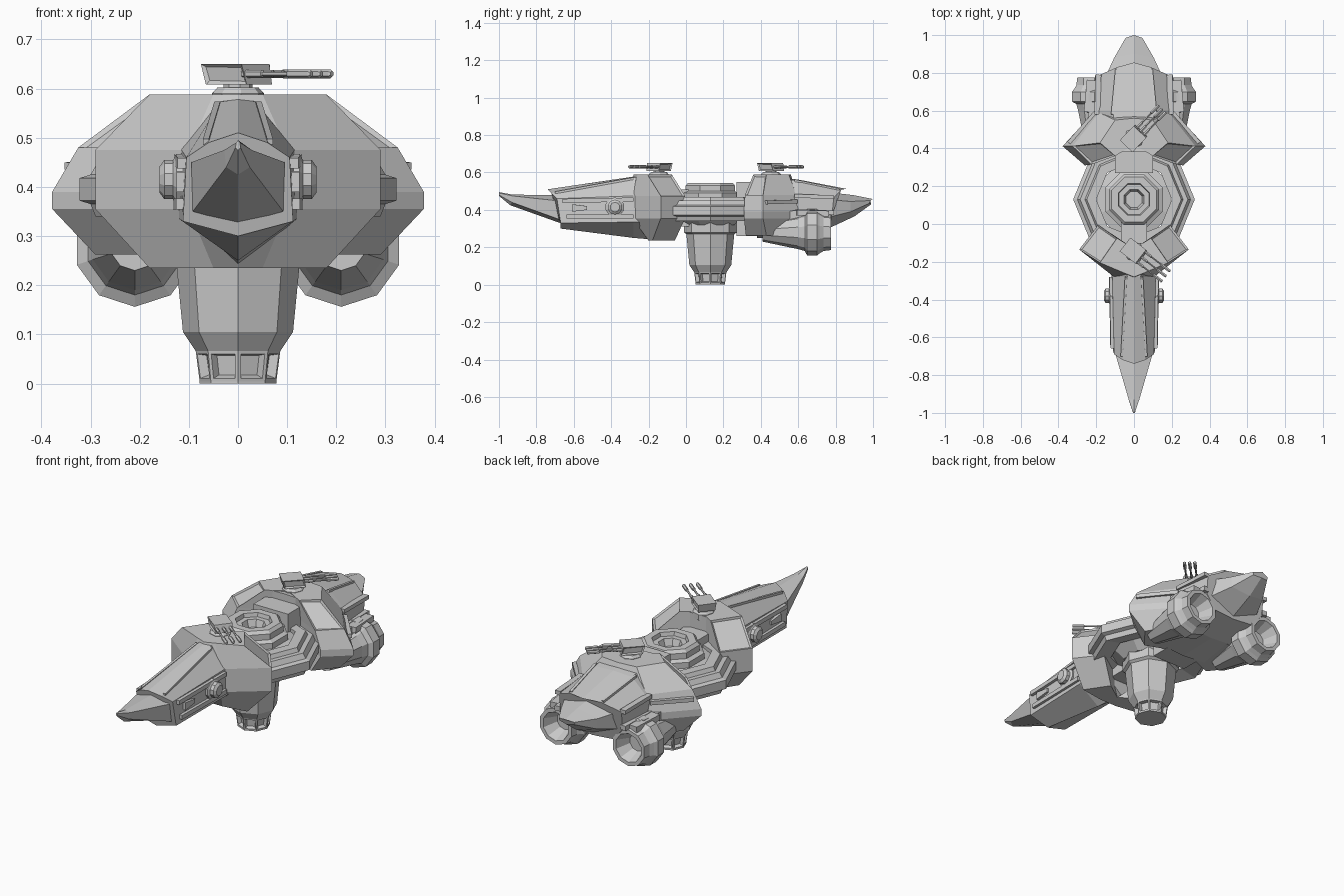
import bpy, bmesh, math
from mathutils import Vector, Matrix


def finish(bm, name):
    bmesh.ops.recalc_face_normals(bm, faces=bm.faces)
    me = bpy.data.meshes.new(name)
    bm.to_mesh(me)
    bm.free()
    ob = bpy.data.objects.new(name, me)
    bpy.context.collection.objects.link(ob)
    return ob


def loft(bm, rings, closed=False):
    """Skin a list of equal-length point rings; returns the faces band by band."""
    vs = [[bm.verts.new(p) for p in r] for r in rings]
    n, bands = len(vs[0]), []
    pairs = list(zip(vs, vs[1:])) + ([(vs[-1], vs[0])] if closed else [])
    for a, b in pairs:
        bands.append([bm.faces.new((a[i], a[(i + 1) % n], b[(i + 1) % n], b[i])) for i in range(n)])
    if not closed:
        bm.faces.new(vs[0])
        bm.faces.new(vs[-1])
    return bands


def inset(bm, faces, t, d):
    bmesh.ops.recalc_face_normals(bm, faces=bm.faces)
    bmesh.ops.inset_individual(bm, faces=faces, thickness=t, depth=d)


def lathe(bm, prof, n, mat=Matrix(), turn=0.0, closed=False):
    ang = [turn + i * 2 * math.pi / n for i in range(n)]
    return loft(bm, [[mat @ Vector((r * math.cos(a), r * math.sin(a), z)) for a in ang]
                     for r, z in prof], closed)


def beam(bm, p, q, w, h, taper=1.0):
    p, q = Vector(p), Vector(q)
    d = (q - p).normalized()
    s = d.cross(Vector((0, 0, 1))).normalized() * w / 2
    u = s.cross(d).normalized() * h / 2
    loft(bm, [[c + k * (a * s + b * u) for a, b in ((1, 1), (-1, 1), (-1, -1), (1, -1))]
              for c, k in ((p, 1), (q, taper))])


def hull(name, sections):
    """Loft mirrored half sections of (x, y, z), top centre to keel centre."""
    bm = bmesh.new()
    loft(bm, [s + [(-x, y, z) for x, y, z in s[-2:0:-1]] for s in sections])
    return finish(bm, name)


# Front hull and the spike that comes out of it
hull("front_hull", [
    [(0, -.74, .51), (.06, -.72, .49), (.105, -.69, .46), (.112, -.67, .33), (0, -.67, .30)],
    [(0, -.28, .578), (.035, -.28, .573), (.115, -.28, .475), (.12, -.28, .335), (0, -.28, .25)],
    [(0, -.1, .588), (.06, -.1, .585), (.12, -.1, .475), (.12, -.1, .34), (0, -.1, .235)]])
hull("nose_spike", [
    [(0, -1, .495), (.004, -1, .49), (.005, -1, .48), (0, -1, .475)],
    [(0, -.93, .482), (.028, -.93, .475), (.024, -.93, .44), (0, -.94, .425)],
    [(0, -.7, .478), (.095, -.7, .45), (.092, -.68, .35), (0, -.66, .325)]])

# Rear hull and its tail wedge
hull("rear_hull", [
    [(0, .38, .588), (.1, .38, .585), (.2, .38, .47), (.2, .38, .36), (.14, .38, .262), (0, .38, .25)],
    [(0, .60, .562), (.11, .60, .556), (.2, .60, .47), (.2, .60, .36), (.14, .60, .265), (0, .60, .255)],
    [(0, .855, .513), (.09, .83, .507), (.18, .79, .465), (.18, .78, .37), (.12, .77, .30), (0, .77, .29)]])
hull("tail_wedge", [
    [(0, .76, .495), (.16, .76, .455), (.155, .76, .36), (0, .76, .30)],
    [(0, .90, .478), (.105, .88, .445), (.10, .88, .39), (0, .90, .365)],
    [(0, 1.0, .458), (.045, .985, .45), (.045, .98, .435), (0, .99, .43)]])


# Shoulder arms: footprints stacked in z, one per side
def arms(name, levels, panel):
    bm = bmesh.new()
    for s in (1, -1):
        bands = loft(bm, [[(s * x, y, z) for x, y in pts] for z, pts in levels])
        inset(bm, [bands[-1][panel]], .012, -.008)
    return finish(bm, name)


front_base = [(0, -.13), (0, -.30), (.10, -.285), (.29, -.135), (.19, -.005)]
arms("front_arms", [
    (.235, [(0, -.13), (0, -.20), (.05, -.20), (.18, -.18), (.10, -.06)]),
    (.355, front_base), (.475, front_base),
    (.588, [(0, -.13), (0, -.28), (.05, -.26), (.18, -.205), (.09, -.075)])], 3)
rear_base = [(0, .6), (0, .42), (.26, .31), (.378, .412), (.205, .6)]
arms("rear_arms", [
    (.262, [(0, .6), (0, .40), (.20, .32), (.29, .43), (.19, .59)]),
    (.355, rear_base), (.39, rear_base),
    (.48, [(0, .6), (0, .42), (.225, .315), (.325, .412), (.185, .59)]),
    (.588, [(0, .56), (0, .42), (.10, .36), (.18, .43), (.10, .55)])], 2)

# Trim rails along the hulls and arms
bm = bmesh.new()
for s in (1, -1):
    beam(bm, (s * .113, -.66, .448), (s * .120, -.28, .455), .02, .022)
    beam(bm, (s * .116, -.64, .365), (s * .122, -.28, .365), .02, .022)
    beam(bm, (s * .115, -.61, .41), (s * .118, -.53, .41), .02, .04, .5)
    beam(bm, (s * .065, -.70, .492), (s * .042, -.28, .568), .012, .012)
    beam(bm, (s * .195, .58, .475), (s * .188, .79, .468), .03, .02)
    beam(bm, (s * .20, .58, .39), (s * .19, .79, .385), .03, .025)
    beam(bm, (s * .115, .58, .557), (s * .092, .82, .508), .014, .012)
    beam(bm, (s * .205, .59, .445), (s * .345, .43, .44), .02, .02)
finish(bm, "trim_rails")

# Octagonal ring joining the arms, and the hub inside
hub = Matrix.Translation((0, .13, 0))
bm = bmesh.new()
lathe(bm, [(.2, .36), (.29, .34), (.30, .365), (.322, .372), (.322, .418), (.30, .425),
           (.285, .45), (.26, .45), (.25, .47), (.2, .47)], 8, hub, closed=True)
finish(bm, "octagon_ring")
bm = bmesh.new()
lathe(bm, [(.14, .32), (.21, .38), (.21, .45), (.165, .46), (.165, .49), (.143, .5), (.143, .53),
           (.128, .545), (.09, .545), (.085, .525), (.058, .525), (.045, .49)], 8, hub, math.pi / 8)
finish(bm, "central_hub")
bm = bmesh.new()
beam(bm, (0, -.16, .41), (0, .02, .41), .14, .2)
beam(bm, (0, .27, .405), (0, .46, .405), .2, .29)
finish(bm, "hub_bridges")

# Lower tower with recessed windows round its foot
bm = bmesh.new()
bands = lathe(bm, [(.078, 0), (.078, .004), (.086, .066), (.09, .072), (.112, .105), (.128, .27),
                   (.142, .28), (.142, .335)], 8, hub)
inset(bm, bands[1], .009, 0)
inset(bm, bands[1], .007, -.018)
finish(bm, "lower_tower")

# Engines with pylons, and round side pods
bm = bmesh.new()
to_y = Matrix.Rotation(-math.pi / 2, 4, 'X')
for s in (1, -1):
    lathe(bm, [(.05, .41), (.09, .60), (.10, .635), (.124, .648), (.124, .70), (.112, .715),
               (.10, .735), (.095, .775), (.075, .775), (.045, .70)], 10,
          Matrix.Translation((s * .21, 0, .28)) @ to_y, math.pi / 2)
    beam(bm, (s * .19, .43, .34), (s * .18, .69, .35), .12, .1)
    beam(bm, (s * .225, .59, .385), (s * .21, .76, .38), .08, .03)
finish(bm, "engines")
bm = bmesh.new()
for s in (1, -1):
    lathe(bm, [(.052, 0), (.052, .025), (.04, .032), (.04, .05), (.026, .06)], 10,
          Matrix.Translation((s * .1, -.38, .415)) @ Matrix.Rotation(s * math.pi / 2, 4, 'Y'))
finish(bm, "side_pods")


# Turrets: pedestal, wedge housing, three barrels
def turret(name, y, angle, spacing):
    bm = bmesh.new()
    lathe(bm, [(.053, .56), (.053, .59), (.042, .602), (.03, .602), (.03, .615)], 8)
    bands = loft(bm, [[(x0, -w, z), (x1, -w, z), (x1, w, z), (x0, w, z)] for x0, x1, w, z in
                      ((-.05, .055, .042, .608), (-.06, .045, .046, .65))])
    inset(bm, [bands[0][0], bands[0][2]], .01, -.006)
    to_x = Matrix.Rotation(math.pi / 2, 4, 'Y')
    for k in (-1, 0, 1):
        lathe(bm, [(.008, .04), (.008, .09), (.005, .092), (.005, .155), (.009, .158),
                   (.009, .212), (.006, .216)], 6,
              Matrix.Translation((0, k * spacing, .63)) @ to_x)
    ob = finish(bm, name)
    ob.location = (0, y, 0)
    ob.rotation_euler = (0, 0, math.radians(angle))


turret("front_turret", -.145, -38, .034)
turret("rear_turret", .455, 46, .026)
